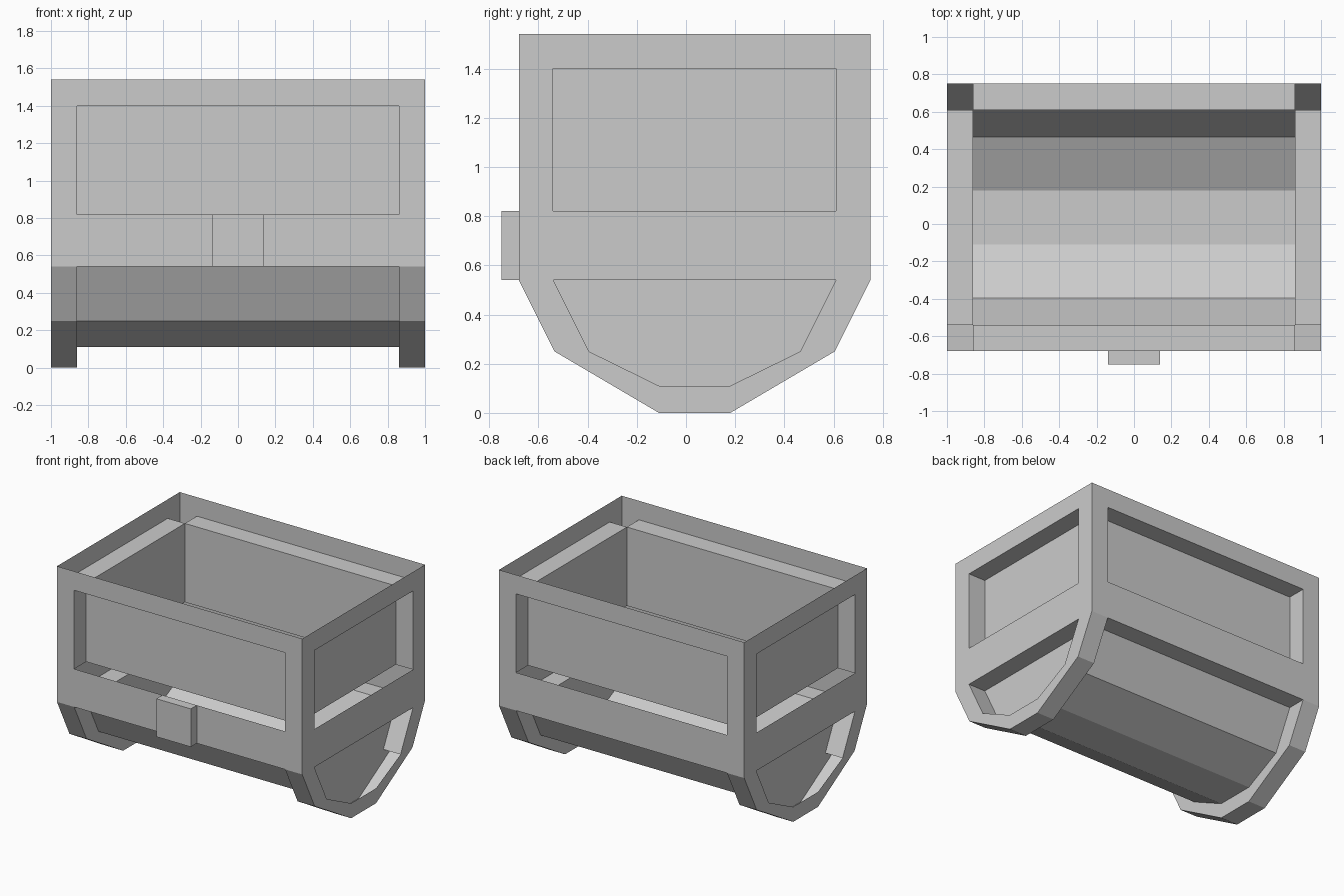
import bpy, bmesh
from mathutils import Vector

if "Cube" in bpy.data.objects:
    bpy.data.objects.remove(bpy.data.objects["Cube"])

CY = 0.035                                   # body centre in y (the latch offsets it)
XO, XI, YO, YI = 1.0, 0.86, 0.715, 0.575     # outer / recessed half sizes
Z_LID, Z_BAND, Z_WIN, Z_TOP = 0.54, 0.82, 1.40, 1.54
# half profiles (y, z) of the rounded part
OUTER = [(YO, Z_LID), (0.57, 0.25), (0.145, 0.0), (0.0, 0.0)]
INNER = [(YI, Z_LID), (0.43, 0.25), (0.145, 0.11), (0.0, 0.11)]


def face(bm, pts, normal):
    """Add a face turned to look along normal."""
    f = bm.faces.new([bm.verts.new(p) for p in pts])
    f.normal_update()
    if f.normal.dot(Vector(normal)) < 0:
        f.normal_flip()


def finish(bm, name):
    """Weld one quarter and mirror it to all four."""
    bmesh.ops.remove_doubles(bm, verts=bm.verts[:], dist=0.0005)
    me = bpy.data.meshes.new(name)
    bm.to_mesh(me)
    bm.free()
    ob = bpy.data.objects.new(name, me)
    ob.location.y = CY
    bpy.context.collection.objects.link(ob)
    mod = ob.modifiers.new("Mirror", 'MIRROR')
    mod.use_axis = (True, True, False)
    return ob


def along_x(x0, x1, a, b):
    """Quad sweeping profile segment a-b from x0 to x1."""
    return [(x0, *a), (x1, *a), (x1, *b), (x0, *b)]


frame, panels = bmesh.new(), bmesh.new()

# upright walls: bands, corner posts, window reveals and recessed panels
walls = [(lambda d, u, z: (d, u, z), XO, XI, YO, YI),
         (lambda d, u, z: (u, d, z), YO, YI, XO, XI)]
for P, do, di, uo, ui in walls:
    def upright(bm, d, u0, u1, z0, z1):
        face(bm, [P(d, u0, z0), P(d, u1, z0), P(d, u1, z1), P(d, u0, z1)], P(1, 0, 0))

    upright(frame, do, 0, uo, Z_WIN, Z_TOP)
    upright(frame, do, ui, uo, Z_BAND, Z_WIN)
    upright(frame, do, 0, uo, Z_LID, Z_BAND)
    upright(panels, di, 0, ui, Z_BAND, Z_WIN)
    for z in (Z_WIN, Z_LID):
        face(frame, [P(di, 0, z), P(do, 0, z), P(do, ui, z), P(di, ui, z)], (0, 0, -1))
    face(frame, [P(di, ui, Z_BAND), P(do, ui, Z_BAND),
                 P(do, ui, Z_WIN), P(di, ui, Z_WIN)], P(0, -1, 0))

# rounded part: end hoops and the recessed skin between them
for i in range(3):
    o0, o1, n0, n1 = OUTER[i], OUTER[i + 1], INNER[i], INNER[i + 1]
    out = (0, o0[0] + o1[0], o0[1] + o1[1] - 2 * Z_LID)
    for x, nx in ((XO, 1), (XI, -1)):
        face(frame, [(x, *o0), (x, *o1), (x, *n1), (x, *n0)], (nx, 0, 0))
    face(frame, along_x(XI, XO, o0, o1), out)
    face(panels, along_x(0, XI, n0, n1), out)

# steep hoop reveal and recessed end panel
face(frame, along_x(XI, XO, INNER[0], INNER[1]), (0, -1, 0))
face(panels, [(XI, 0, Z_LID)] + [(XI, *p) for p in INNER], (1, 0, 0))

finish(frame, "chest_frame")
finish(panels, "recessed_panels")

# front latch
bpy.ops.mesh.primitive_cube_add(size=1, location=(0, -0.715, 0.68))
latch = bpy.context.object
latch.name = "latch"
latch.scale = (0.28, 0.07, 0.28)
